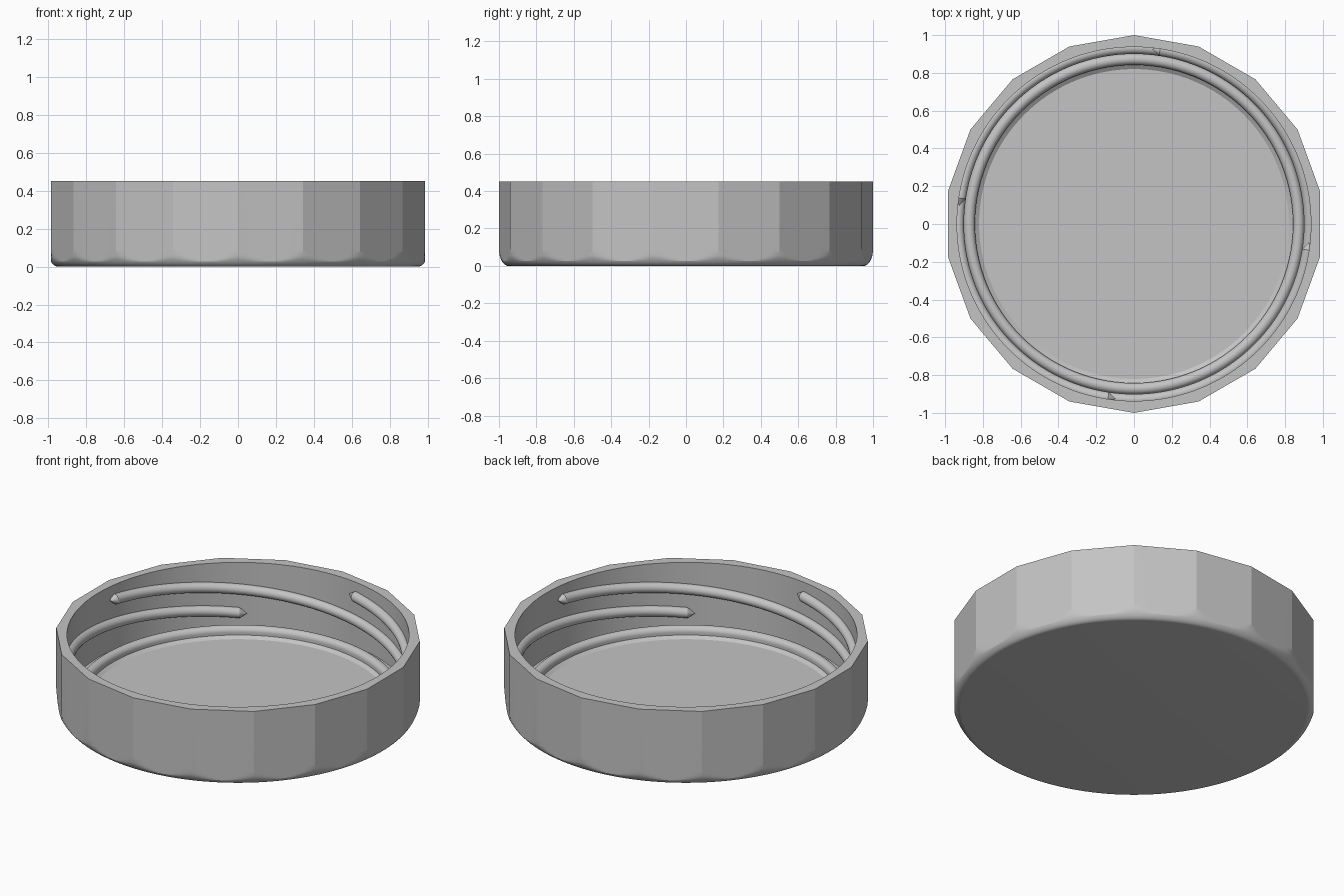
import bpy, bmesh, math
from math import sin, cos, pi, radians

if "Cube" in bpy.data.objects:
    bpy.data.objects.remove(bpy.data.objects["Cube"], do_unlink=True)

SIDES, SUB = 18, 10          # outer facets, lathe steps per facet
WALL, HEIGHT = 0.937, 0.45   # inner wall radius, lid height

grey = bpy.data.materials.new("light grey plastic")
grey.use_nodes = True
colour = (0.55, 0.55, 0.55, 1)
grey.diffuse_color = colour
grey.node_tree.nodes["Principled BSDF"].inputs["Base Color"].default_value = colour


def finish(name, bm, angle):
    bmesh.ops.remove_doubles(bm, verts=bm.verts, dist=1e-5)
    bmesh.ops.recalc_face_normals(bm, faces=bm.faces)
    mesh = bpy.data.meshes.new(name)
    bm.to_mesh(mesh)
    bm.free()
    mesh.materials.append(grey)
    obj = bpy.data.objects.new(name, mesh)
    bpy.context.collection.objects.link(obj)
    bpy.ops.object.select_all(action='DESELECT')
    obj.select_set(True)
    bpy.context.view_layer.objects.active = obj
    bpy.ops.object.shade_smooth_by_angle(angle=radians(angle))
    return obj


def skin(bm, rings, close):
    """Bridge rings of points with quads; close joins last ring to first."""
    rows = [[bm.verts.new(p) for p in ring] for ring in rings]
    pairs = list(zip(rows, rows[1:])) + ([(rows[-1], rows[0])] if close else [])
    for a, b in pairs:
        for i in range(len(a)):
            j = (i + 1) % len(a)
            bm.faces.new((a[i], a[j], b[j], b[i]))


def polygon_radius(a):
    """Distance to the faceted outline at angle a, with a corner on +y."""
    step = 2 * pi / SIDES
    return cos(step / 2) / cos((a - pi / 2) % step - step / 2)


# Lid body: lathed section, trimmed to the faceted outline
fillet = [(0.95 + 0.05 * sin(t), 0.09 * (1 - cos(t)))
          for t in (pi / 2 * i / 16 for i in range(17))]
seal = [(0.872 + 0.03 * cos(t), 0.07 + 0.03 * sin(t))
        for t in (pi * i / 16 for i in range(17))]
profile = ([(0, 0)] + fillet + [(1, HEIGHT), (WALL, HEIGHT), (WALL, 0.06), (0.902, 0.06)]
           + seal + [(0.842, 0.055), (0.82, 0.04), (0, 0.04)])
bm = bmesh.new()
rings = []
for r, z in profile:
    ring = []
    for i in range(SIDES * SUB):
        a = pi / 2 + 2 * pi * i / (SIDES * SUB)
        rr = min(r, polygon_radius(a))
        ring.append((rr * cos(a), rr * sin(a), z))
    rings.append(ring)
# The first and last rings collapse to a point, so fan them as discs instead
skin(bm, rings[1:-1], False)
bm.verts.ensure_lookup_table()
count = SIDES * SUB
bm.faces.new(bm.verts[:count])
bm.faces.new(bm.verts[-count:])
finish("lid_body", bm, 15)


# Screw threads: four helical ridges with pointed ends
def thread(name, top):
    bm = bmesh.new()
    sweep, tip, steps = radians(142), radians(2.5), 70
    stations = [(0, 0.0005)]
    stations += [(tip + (sweep - 2 * tip) * i / steps, 0.03) for i in range(steps + 1)]
    stations += [(sweep, 0.0005)]
    rings = []
    for s, size in stations:
        a = top - s
        z = 0.37 - 0.225 * s / sweep
        ring = []
        for k in range(20):
            t = 2 * pi * k / 20
            r = 0.93 + size * cos(t)
            ring.append((r * cos(a), r * sin(a), z + size * sin(t)))
        rings.append(ring)
    skin(bm, rings, False)
    finish(name, bm, 30)


for n in range(4):
    thread(f"screw_thread_{n + 1}", radians(84 + 90 * n))
